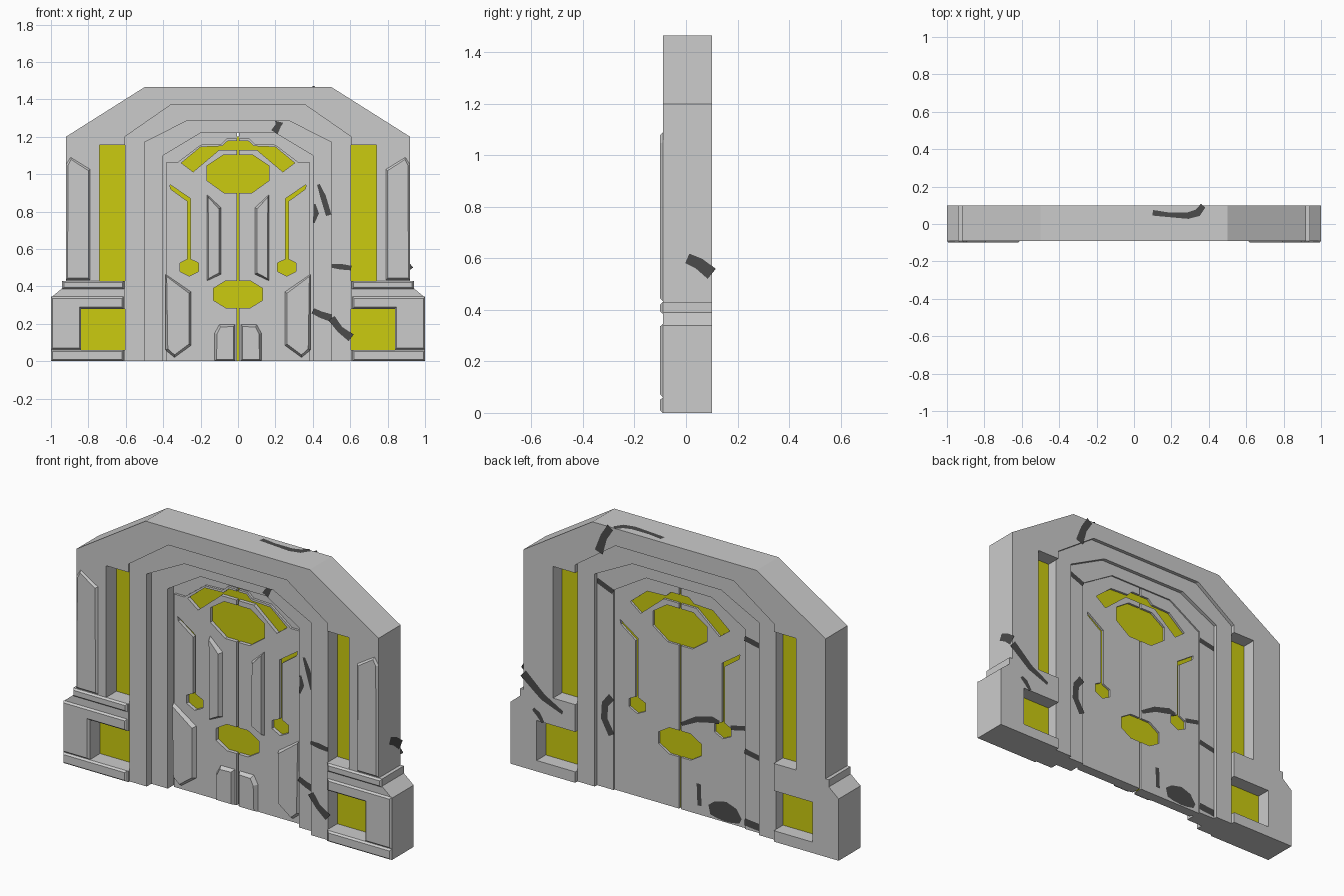
import bpy, bmesh, math
from mathutils import Matrix, Vector


def material(name, rgb):
    m = bpy.data.materials.new(name)
    m.diffuse_color = (*rgb, 1)
    return m


GREY = material("stone grey", (0.6, 0.6, 0.6))
YELLOW = material("glowing yellow", (0.6, 0.6, 0.005))
DARK = material("crack dark grey", (0.07, 0.07, 0.07))


def add(name, mesh, mat):
    mesh.materials.clear()
    mesh.materials.append(mat)
    for p in mesh.polygons:
        p.use_smooth = False
        p.material_index = 0
    ob = bpy.data.objects.new(name, mesh)
    bpy.context.collection.objects.link(ob)
    return ob


def prism(name, loops, y0, y1, mat=GREY):
    """Extrude x/z outlines (inner loops become holes) between two depths."""
    cu = bpy.data.curves.new(name, 'CURVE')
    cu.dimensions = '2D'
    cu.fill_mode = 'BOTH'
    cu.extrude = (y1 - y0) / 2
    for loop in loops:
        sp = cu.splines.new('POLY')
        sp.points.add(len(loop) - 1)
        for p, (x, z) in zip(sp.points, loop):
            p.co = (x, z, 0, 1)
        sp.use_cyclic_u = True
    tmp = bpy.data.objects.new("tmp", cu)
    bpy.context.collection.objects.link(tmp)
    dg = bpy.context.evaluated_depsgraph_get()
    mesh = bpy.data.meshes.new_from_object(tmp.evaluated_get(dg))
    bpy.data.objects.remove(tmp)
    mesh.transform(Matrix.Translation((0, (y0 + y1) / 2, 0)) @ Matrix.Rotation(math.pi / 2, 4, 'X'))
    return add(name, mesh, mat)


def plate(name, pts, y, depth, inset):
    """Raised panel with sloped edges, standing on the front surface at y."""
    bm = bmesh.new()
    f = bm.faces.new([bm.verts.new((x, y, z)) for x, z in pts])
    f.normal_update()
    if f.normal.y > 0:
        f.normal_flip()
    bmesh.ops.inset_region(bm, faces=[f], thickness=inset, depth=depth, use_boundary=True)
    mesh = bpy.data.meshes.new(name)
    bm.to_mesh(mesh)
    bm.free()
    return add(name, mesh, GREY)


def flip(pts, s):
    return [(x * s, z) for x, z in pts]


def mirrored(half):
    """Close a right-hand outline with its left-hand mirror image."""
    return half + flip(half[::-1], -1)


# Arch outlines, right half from the floor up
ARCH1 = [(0.605, 0), (0.605, 1.2), (0.36, 1.37)]
ARCH2 = [(0.5, 0), (0.5, 1.17), (0.27, 1.287)]
ARCH3 = [(0.4, 0), (0.4, 1.1), (0.2, 1.22)]

# Outer frame with window notches open to the arch
outer = [(1, 0), (1, 0.34), (0.94, 0.39), (0.94, 0.43), (0.92, 0.43), (0.92, 1.2), (0.5, 1.465)]
inner = [(0.605, 0), (0.605, 0.06), (0.84, 0.06), (0.84, 0.28), (0.605, 0.28), (0.605, 0.43),
         (0.74, 0.43), (0.74, 1.155), (0.605, 1.155), (0.605, 1.2), (0.36, 1.37)]
prism("outer_frame", [mirrored(outer) + flip(inner, -1) + inner[::-1]], -0.09, 0.1)

# Stepped arch rings
prism("arch_ring_outer", [mirrored(ARCH1) + flip(ARCH2, -1) + ARCH2[::-1]], -0.08, 0.08)
prism("arch_ring_inner", [mirrored(ARCH2) + flip(ARCH3, -1) + ARCH3[::-1]], -0.04, 0.06)

# Door leaf inner edge, following the octagons and the crest opening
SEAM = [(0.006, 0), (0.006, 0.285), (0.065, 0.285), (0.13, 0.325), (0.13, 0.39), (0.065, 0.43),
        (0.006, 0.43), (0.006, 0.9), (0.075, 0.9), (0.165, 0.965), (0.165, 1.045), (0.08, 1.102),
        (0.006, 1.102), (0.006, 1.13), (0.1, 1.13), (0.24, 1.012), (0.303, 1.06), (0.2, 1.145),
        (0.085, 1.15), (0.055, 1.178), (0.006, 1.178)]
CREST = [(0.006, 1.19), (0.06, 1.19), (0.09, 1.162), (0.2, 1.157), (0.325, 1.062),
         (0.385, 1.062), (0.385, 0)]
BACK = [(0.006, 1.22), (0.2, 1.22), (0.4, 1.1), (0.4, 0)]
KEY = [(0.365, 0.945), (0.255, 0.87), (0.255, 0.545), (0.21, 0.525), (0.21, 0.48), (0.26, 0.455),
       (0.31, 0.48), (0.31, 0.525), (0.27, 0.545), (0.27, 0.855), (0.36, 0.92)]

PANELS = {
    "door_tall_panel": [(0.165, 0.43), (0.165, 0.89), (0.09, 0.82), (0.09, 0.465)],
    "door_low_panel": [(0.388, 0.06), (0.388, 0.465), (0.25, 0.37), (0.25, 0.085), (0.34, 0.02)],
    "door_foot_panel": [(0.125, 0), (0.125, 0.15), (0.1, 0.195), (0.015, 0.195), (0.015, 0)],
}
FRAME_PANELS = {
    "column_panel": [(0.92, 0.435), (0.92, 1.05), (0.895, 1.09), (0.79, 1.025), (0.79, 0.435)],
    "base_cap": [(0.61, 0.385), (0.94, 0.385), (0.94, 0.43), (0.61, 0.43)],
    "base_panel": [(0.84, 0.062), (1, 0.062), (1, 0.345), (0.612, 0.345), (0.612, 0.28), (0.84, 0.28)],
    "base_plinth": [(0.612, 0), (1, 0), (1, 0.06), (0.612, 0.06)],
}

for side, s in (("right", 1), ("left", -1)):
    # Door leaves
    prism("door_front_leaf_" + side, [flip(SEAM + CREST, s), flip(KEY, s)], -0.005, 0.012)
    prism("door_back_leaf_" + side, [flip(SEAM + BACK, s), flip(KEY, s)], 0.008, 0.052)
    # Raised panels
    for name, pts in PANELS.items():
        plate(f"{name}_{side}", flip(pts, s), -0.005, 0.022, 0.014)
    for name, pts in FRAME_PANELS.items():
        plate(f"{name}_{side}", flip(pts, s), -0.09, 0.01, 0.012)
    # Yellow window panes
    for name, x, z0, z1 in (("tall_window", 0.75, 0.42, 1.165), ("base_window", 0.85, 0.05, 0.29)):
        prism(f"{name}_{side}", [flip([(0.59, z0), (x, z0), (x, z1), (0.59, z1)], s)], 0, 0.02, YELLOW)

# Yellow core seen through the door openings
prism("door_core", [mirrored([(0.38, 0.002), (0.38, 1.09), (0.2, 1.2)])], 0.015, 0.04, YELLOW)


def crack(name, pts, normal, widths):
    """Thin tapered ribbon lying just above a surface."""
    n = Vector(normal)
    pts = [Vector(p) + n * 0.002 for p in pts]
    bm = bmesh.new()
    rows = []
    for i, p in enumerate(pts):
        t = (pts[min(i + 1, len(pts) - 1)] - pts[max(i - 1, 0)]).normalized()
        d = n.cross(t) * widths[min(i, len(widths) - 1)] / 2
        rows.append((bm.verts.new(p - d), bm.verts.new(p + d)))
    for a, b in zip(rows, rows[1:]):
        f = bm.faces.new((a[0], b[0], b[1], a[1]))
        f.normal_update()
        if f.normal.dot(n) < 0:
            f.normal_flip()
    mesh = bpy.data.meshes.new(name)
    bm.to_mesh(mesh)
    bm.free()
    add(name, mesh, DARK)


def flat_cracks(label, y, ny, items):
    for i, (pts, w) in enumerate(items):
        crack(f"{label}_crack_{i + 1}", [(x, y, z) for x, z in pts], (0, ny, 0), w)


# Cracks on the front
flat_cracks("front_inner_ring", -0.04, -1, [
    ([(0.195, 1.225), (0.215, 1.26), (0.22, 1.28)], [0.04, 0.03, 0.045]),
    ([(0.43, 0.945), (0.455, 0.88), (0.485, 0.78)], [0.015, 0.03, 0.03]),
    ([(0.405, 0.74), (0.42, 0.79), (0.41, 0.84)], [0.01, 0.025, 0.01]),
    ([(0.4, 0.27), (0.44, 0.25), (0.5, 0.23)], [0.03, 0.035, 0.04])])
flat_cracks("front_outer_ring", -0.08, -1, [
    ([(0.5, 0.51), (0.55, 0.505), (0.605, 0.498)], [0.02, 0.03, 0.025]),
    ([(0.5, 0.23), (0.545, 0.17), (0.605, 0.125)], [0.04, 0.035, 0.045])])

# Cracks on the back
flat_cracks("back_frame", 0.1, 1, [
    ([(0.39, 1.463), (0.43, 1.4), (0.46, 1.31)], [0.04, 0.04, 0.05]),
    ([(0.92, 0.52), (0.8, 0.42), (0.68, 0.365)], [0.05, 0.04, 0.02]),
    ([(0.86, 0.34), (0.83, 0.32), (0.8, 0.28)], [0.02, 0.03, 0.02])])
flat_cracks("back_inner_ring", 0.06, 1, [
    ([(0.41, 0.51), (0.45, 0.46), (0.455, 0.38), (0.41, 0.3)], [0.04]),
    ([(0.5, 1.13), (0.4, 1.09)], [0.03]),
    ([(-0.4, 0.43), (-0.5, 0.41)], [0.03]),
    ([(-0.4, 1.05), (-0.5, 1.03)], [0.03]),
    ([(-0.4, 0.04), (-0.5, 0.03)], [0.04])])
flat_cracks("back_door", 0.052, 1, [
    ([(-0.01, 0.47), (-0.1, 0.52), (-0.2, 0.545), (-0.24, 0.54)], [0.02, 0.03, 0.035, 0.02]),
    ([(-0.31, 0.53), (-0.4, 0.55)], [0.025]),
    ([(-0.115, 0.17), (-0.12, 0.05)], [0.025]),
    ([(-0.18, 0.045), (-0.22, 0.055), (-0.28, 0.06), (-0.33, 0.05), (-0.37, 0.03)],
     [0.05, 0.09, 0.11, 0.09, 0.03])])

# Cracks on the right side and the top
crack("side_crack", [(0.92, 0.005, 0.6), (0.92, 0.05, 0.58), (0.92, 0.1, 0.54)], (1, 0, 0), [0.04, 0.045, 0.05])
crack("top_crack", [(0.1, 0.06, 1.465), (0.18, 0.05, 1.465), (0.29, 0.045, 1.465),
                    (0.34, 0.06, 1.465), (0.37, 0.098, 1.465)], (0, 0, 1), [0.03, 0.025, 0.035, 0.04, 0.03])
